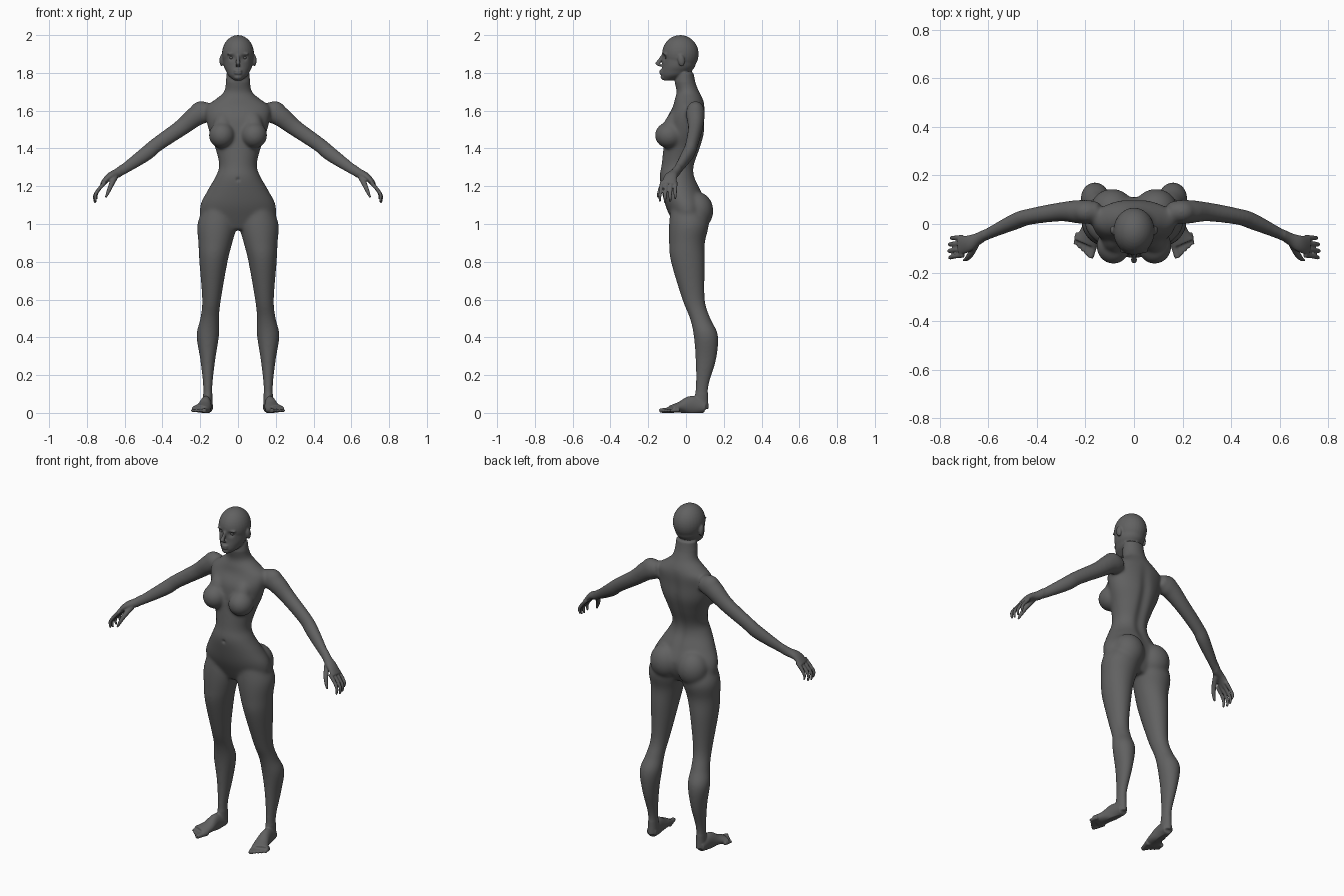
import bpy, bmesh, math
from mathutils import Vector, Matrix

cube = bpy.data.objects.get("Cube")
if cube:
    bpy.data.objects.remove(cube, do_unlink=True)

X, Y, Z = Vector((1, 0, 0)), Vector((0, 1, 0)), Vector((0, 0, 1))
BOTH, CENTRE = (1, -1), (1,)
bm = bmesh.new()


def spline(rows, steps=6):
    """Smooth the rows with a Catmull-Rom curve."""
    smooth, last = [], len(rows) - 1
    for i in range(last):
        quad = [rows[max(i - 1, 0)], rows[i], rows[i + 1], rows[min(i + 2, last)]]
        for k in range(steps):
            t = k / steps
            smooth.append([b + t / 2 * (c - a + t * (2*a - 5*b + 4*c - d + t * (3*(b - c) + d - a)))
                           for a, b, c, d in zip(*quad)])
    return smooth + [list(rows[-1])]


def tube(rows, ref, sides=BOTH, axis=None, segments=32):
    """Loft ellipses; each row is x, y, z, half width along ref, half width across."""
    rows = spline(rows)
    for side in sides:
        rings = []
        for i, (x, y, z, along, across) in enumerate(rows):
            ahead, behind = rows[min(i + 1, len(rows) - 1)], rows[max(i - 1, 0)]
            tangent = axis or (Vector(ahead[:3]) - Vector(behind[:3])).normalized()
            u = (ref - tangent * ref.dot(tangent)).normalized()
            v = tangent.cross(u)
            ring = []
            for k in range(segments):
                angle = math.tau * k / segments
                p = Vector((x, y, z)) + u * along * math.cos(angle) + v * across * math.sin(angle)
                ring.append(bm.verts.new((p.x * side, p.y, p.z)))
            rings.append(ring)
        faces = [bm.faces.new(rings[0]), bm.faces.new(rings[-1])]
        for low, high in zip(rings, rings[1:]):
            for k in range(segments):
                n = (k + 1) % segments
                faces.append(bm.faces.new((low[k], low[n], high[n], high[k])))
        bmesh.ops.recalc_face_normals(bm, faces=faces)


def column(rows, sides=CENTRE):
    """Upright loft; each row is height, centre x, half width, front y, back y."""
    tube([(x, (front + back) / 2, z, half, (back - front) / 2)
          for z, x, half, front, back in rows], X, sides, axis=Z)


def blob(location, radii, tilt=0, sides=BOTH):
    """Ellipsoid, tilted about x."""
    x, y, z = location
    for side in sides:
        matrix = (Matrix.Translation((x * side, y, z)) @ Matrix.Rotation(tilt, 4, 'X')
                  @ Matrix.Diagonal((*radii, 1)))
        bmesh.ops.create_uvsphere(bm, u_segments=28, v_segments=18, radius=1, matrix=matrix)


def finish(name, mesh, material):
    """Write the working bmesh to a smooth mesh with one material."""
    for face in bm.faces:
        face.smooth = True
    bm.to_mesh(mesh)
    bm.free()
    mesh.name = name
    mesh.materials.clear()
    mesh.materials.append(material)


# Colour
grey = bpy.data.materials.new("dark grey")
grey.use_nodes = True
colour = (.12, .12, .12, 1)
grey.diffuse_color = colour
grey.node_tree.nodes["Principled BSDF"].inputs["Base Color"].default_value = colour

# Torso and neck
column([(.97, 0, .1, -.05, .07), (1.03, 0, .19, -.08, .1), (1.1, 0, .2, -.11, .11),
        (1.18, 0, .16, -.13, .08), (1.25, 0, .12, -.14, .05), (1.31, 0, .1, -.13, .05),
        (1.4, 0, .12, -.12, .08), (1.48, 0, .15, -.11, .1), (1.56, 0, .17, -.1, .1),
        (1.62, 0, .17, -.07, .1), (1.66, 0, .12, -.06, .09), (1.7, 0, .075, -.05, .07),
        (1.75, 0, .065, -.06, .05), (1.8, 0, .06, -.05, .04)])

# Chest and seat fullness
blob((.085, -.09, 1.47), (.07, .075, .07))
blob((.08, -.075, 1.52), (.05, .045, .08), -.35)
blob((.09, .06, 1.07), (.09, .085, .1))

# Legs
column([(1.09, .1, .08, -.08, .09), (1, .11, .105, -.09, .12), (.9, .12, .09, -.09, .1),
        (.8, .13, .075, -.08, .1), (.6, .14, .05, -.02, .1), (.5, .15, .05, .02, .13),
        (.41, .16, .06, .04, .17), (.28, .16, .04, .05, .16), (.14, .16, .025, .05, .12),
        (.02, .16, .027, .04, .12)], BOTH)

# Feet and toes
tube([(.16, .1, .03, .03, .03), (.17, .03, .04, .03, .05), (.18, -.03, .03, .04, .03),
      (.2, -.08, .02, .05, .02)], X)
for i in range(5):
    t = i / 4
    thick = .012 if i else .017
    root = (.16 + .07 * t, .03 * t - .065, .015, thick, thick)
    tip = (.18 + .06 * t, .055 * t - .14, .012, thick * .8, thick * .7)
    tube([root, tip], X, segments=12)

# Shoulders, arms and palms
blob((.195, .05, 1.59), (.062, .05, .062))
tube([(.14, .05, 1.6, .04, .045), (.21, .05, 1.58, .05, .055), (.3, .05, 1.51, .04, .045),
      (.43, .03, 1.42, .034, .04), (.49, .01, 1.37, .034, .04), (.62, -.05, 1.28, .023, .027),
      (.68, -.08, 1.25, .034, .02), (.72, -.09, 1.21, .04, .012)], Y)

# Fingers and thumbs
for i, reach in enumerate((.92, 1, .95, .8)):
    knuckle, end = .024 * i - .128, .027 * i - .138
    bends = ((-.01, .015, knuckle, .011), (.03, -.03, (knuckle + end) / 2, .01),
             (.05, -.065, end, .009), (.045, -.1, end, .006))
    tube([(.71 + out * reach, y, 1.21 + rise * reach, r, r) for out, rise, y, r in bends],
         Y, segments=12)
thumb = ((.65, -.08, 1.25, .016), (.67, -.12, 1.21, .014), (.685, -.14, 1.175, .011),
         (.7, -.15, 1.14, .006))
tube([(*joint, joint[-1]) for joint in thumb], Y, segments=12)

# Head
blob((0, -.03, 1.9), (.085, .097, .1), sides=CENTRE)
column([(1.76, 0, .02, -.12, -.07), (1.785, 0, .05, -.13, 0), (1.81, 0, .064, -.13, .03),
        (1.84, 0, .076, -.126, .05), (1.9, 0, .08, -.126, .06)])

# Nose, lips, chin, brows and ears
tube([(0, -.12, 1.895, .008, .012), (0, -.135, 1.87, .009, .014),
      (0, -.15, 1.85, .013, .013), (0, -.135, 1.835, .014, .01)], X, CENTRE, axis=Z)
for height in (1.798, 1.811):
    blob((0, -.128, height), (.022, .014, .007), sides=CENTRE)
blob((0, -.118, 1.777), (.022, .017, .014), sides=CENTRE)
blob((.034, -.108, 1.9), (.026, .016, .008))
blob((.087, -.025, 1.866), (.011, .018, .032), .15)

# Fuse the parts into one skin
parts = bpy.data.meshes.new("parts")
bm.to_mesh(parts)
bm.free()
body = bpy.data.objects.new("body", parts)
bpy.context.collection.objects.link(body)
fuse = body.modifiers.new("fuse", 'REMESH')
fuse.mode = 'VOXEL'
fuse.voxel_size = .0046
bpy.context.view_layer.update()
skin = bpy.data.meshes.new_from_object(body.evaluated_get(bpy.context.evaluated_depsgraph_get()))
body.modifiers.clear()
body.data = skin
bpy.data.meshes.remove(parts)

# Blend the joins on the body, with a light touch on face, hands and feet
bm = bmesh.new()
bm.from_mesh(skin)
soft = [v for v in bm.verts if .1 < v.co.z < 1.75 and abs(v.co.x) < .62]
for verts, rounds in ((soft, 32), (bm.verts[:], 3)):
    for _ in range(rounds):
        bmesh.ops.smooth_vert(bm, verts=verts, factor=.5,
                              use_axis_x=True, use_axis_y=True, use_axis_z=True)

# Press in the eye sockets, navel and spine, and flatten the soles
socket, navel = Vector((.034, -.117, 1.881)), Vector((0, -.138, 1.235))
for v in bm.verts:
    p = v.co
    for centre, size in ((socket, .015), (navel, .01)):
        away = (Vector((abs(p.x), p.y, p.z)) - centre).length / size
        p.y += size * .7 * math.exp(-away * away)
    if p.y > 0 and 1.1 < p.z < 1.65:
        fade = math.sin(math.pi * (p.z - 1.1) / .55)
        p.y -= .014 * fade * math.exp(-(p.x / .03) ** 2)
    p.z = max(p.z, 0)
finish("body", skin, grey)

# Eyes, set into the sockets
bm = bmesh.new()
blob((.034, -.1, 1.881), (.013, .012, .009))
eye_mesh = bpy.data.meshes.new("eyes")
finish("eyes", eye_mesh, grey)
bpy.context.collection.objects.link(bpy.data.objects.new("eyes", eye_mesh))
